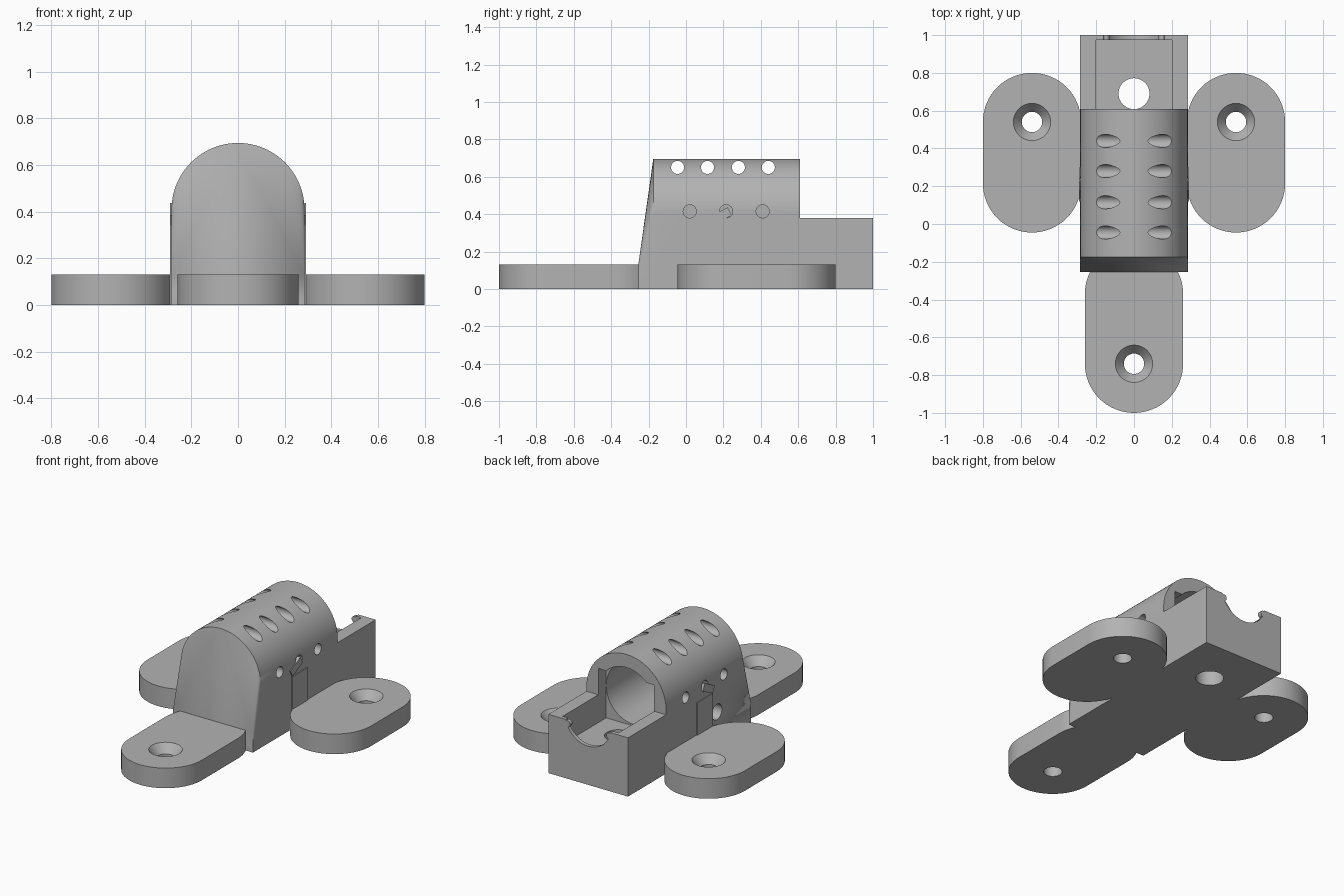
import bpy, bmesh, math
from mathutils import Matrix, Vector

if "Cube" in bpy.data.objects:
    bpy.data.objects.remove(bpy.data.objects["Cube"], do_unlink=True)

grey = bpy.data.materials.new("plain grey")
grey.use_nodes = True
COLOUR = (0.45, 0.45, 0.45, 1)
grey.diffuse_color = COLOUR
grey.node_tree.nodes["Principled BSDF"].inputs["Base Color"].default_value = COLOUR


def finish(bm, name):
    bmesh.ops.recalc_face_normals(bm, faces=bm.faces)
    mesh = bpy.data.meshes.new(name)
    bm.to_mesh(mesh)
    bm.free()
    mesh.materials.append(grey)
    ob = bpy.data.objects.new(name, mesh)
    bpy.context.collection.objects.link(ob)
    return ob


def box(name, x, y, z, tilt=0):
    """Box from (low, high) ranges, tilted about x through its centre."""
    bm = bmesh.new()
    size = [b - a for a, b in (x, y, z)]
    mid = Vector([(a + b) / 2 for a, b in (x, y, z)])
    mat = Matrix.Translation(mid) @ Matrix.Rotation(tilt, 4, "X") @ Matrix.Diagonal((*size, 1))
    bmesh.ops.create_cube(bm, size=1, matrix=mat)
    return finish(bm, name)


def rod(name, axis, r, start, length, r_end=None, sides=48):
    """Cylinder or cone starting at a point and running along an axis."""
    bm = bmesh.new()
    d = Vector(axis)
    mat = (Matrix.Translation(Vector(start) + d * length / 2)
           @ d.to_track_quat("Z", "Y").to_matrix().to_4x4())
    bmesh.ops.create_cone(bm, cap_ends=True, segments=sides, radius1=r,
                          radius2=r if r_end is None else r_end, depth=length, matrix=mat)
    return finish(bm, name)


def hull(name, points):
    bm = bmesh.new()
    for p in points:
        bm.verts.new(p)
    out = bmesh.ops.convex_hull(bm, input=bm.verts)
    spare = {v for v in out["geom_interior"] if isinstance(v, bmesh.types.BMVert)}
    bmesh.ops.delete(bm, geom=list(spare), context="VERTS")
    bmesh.ops.dissolve_limit(bm, angle_limit=0.01, verts=bm.verts, edges=bm.edges)
    return finish(bm, name)


def combine(target, tool, operation="DIFFERENCE"):
    mod = target.modifiers.new("cut", "BOOLEAN")
    mod.operation, mod.solver, mod.object = operation, "EXACT", tool
    bpy.context.view_layer.objects.active = target
    bpy.ops.object.modifier_apply(modifier=mod.name)
    bpy.data.objects.remove(tool, do_unlink=True)


def smooth(ob):
    bpy.ops.object.select_all(action="DESELECT")
    ob.select_set(True)
    bpy.context.view_layer.objects.active = ob
    bpy.ops.object.shade_smooth_by_angle(angle=math.radians(25))


# Arched housing with a sloping front
W, AXIS_Z = 0.285, 0.41
arch = [(W * math.cos(math.pi * i / 48), AXIS_Z + W * math.sin(math.pi * i / 48)) for i in range(49)]
arch += [(-W, 0), (W, 0)]
points = [(x, y, z) for y in (-0.175, 0.61) for x, z in arch]
points += [(x, -0.255, z) for x in (-W, W) for z in (0, 0.13)]
housing = hull("housing", points)

# Open rear tray
combine(housing, box("tray", (-W, W), (0.5, 1), (0, 0.38)), "UNION")
combine(housing, box("tray_pocket", (-0.2, 0.2), (0.53, 0.975), (0.2, 0.55)))
combine(housing, rod("tube_bore", (0, 1, 0), 0.2, (0, -0.1, AXIS_Z), 0.9))
combine(housing, rod("rear_notch", (0, 1, 0), 0.165, (0, 0.9, 0.415), 0.2))
combine(housing, rod("floor_hole", (0, 0, 1), 0.082, (0, 0.69, -0.1), 0.5))

# Vent holes through the top, shallow holes in both sides
for y in (-0.045, 0.115, 0.28, 0.44):
    combine(housing, rod("vent", (1, 0, 0), 0.035, (-0.5, y, 0.65), 1, sides=32))
for side in (-1, 1):
    for y in (0.02, 0.215, 0.41):
        combine(housing, rod("side_hole", (side, 0, 0), 0.035, (side * 0.225, y, 0.415), 0.2, sides=32))
combine(housing, rod("wire_hole", (-1, 0, 0), 0.05, (-0.22, 0.09, 0.2), 0.2, sides=32))
smooth(housing)

# Side plates, tilted clips and notch nubs
for side, label in ((-1, "right"), (1, "left")):
    inner, outer = sorted((side * 0.27, side * 0.291))
    box(label + "_side_plate", (inner, outer), (0.14, 0.3), (0, 0.34))
    inner, outer = sorted((side * 0.14, side * 0.291))
    box(label + "_clip", (inner, outer), (0.125, 0.24), (0.365, 0.413), math.radians(27))
    smooth(rod(label + "_notch_nub", (0, 1, 0), 0.02, (side * 0.15, 0.975, 0.355), 0.025, sides=24))


# Rounded mounting feet with countersunk screw holes
def foot(name, x, y_hole, y_other):
    r, top = 0.26, 0.13
    outline = []
    lo, hi = sorted((y_hole, y_other))
    for cy, begin in ((hi, 0), (lo, math.pi)):
        for i in range(33):
            a = begin + math.pi * i / 32
            outline.append((x + r * math.cos(a), cy + r * math.sin(a)))
    ob = hull(name, [(px, py, z) for px, py in outline for z in (0, top)])
    combine(ob, rod("screw_hole", (0, 0, 1), 0.054, (x, y_hole, -0.1), 0.4))
    combine(ob, rod("countersink", (0, 0, 1), 0.054, (x, y_hole, 0.075), 0.065, r_end=0.107))
    smooth(ob)


foot("right_foot", -0.54, 0.54, 0.215)
foot("left_foot", 0.54, 0.54, 0.215)
foot("front_foot", 0, -0.74, -0.37)
